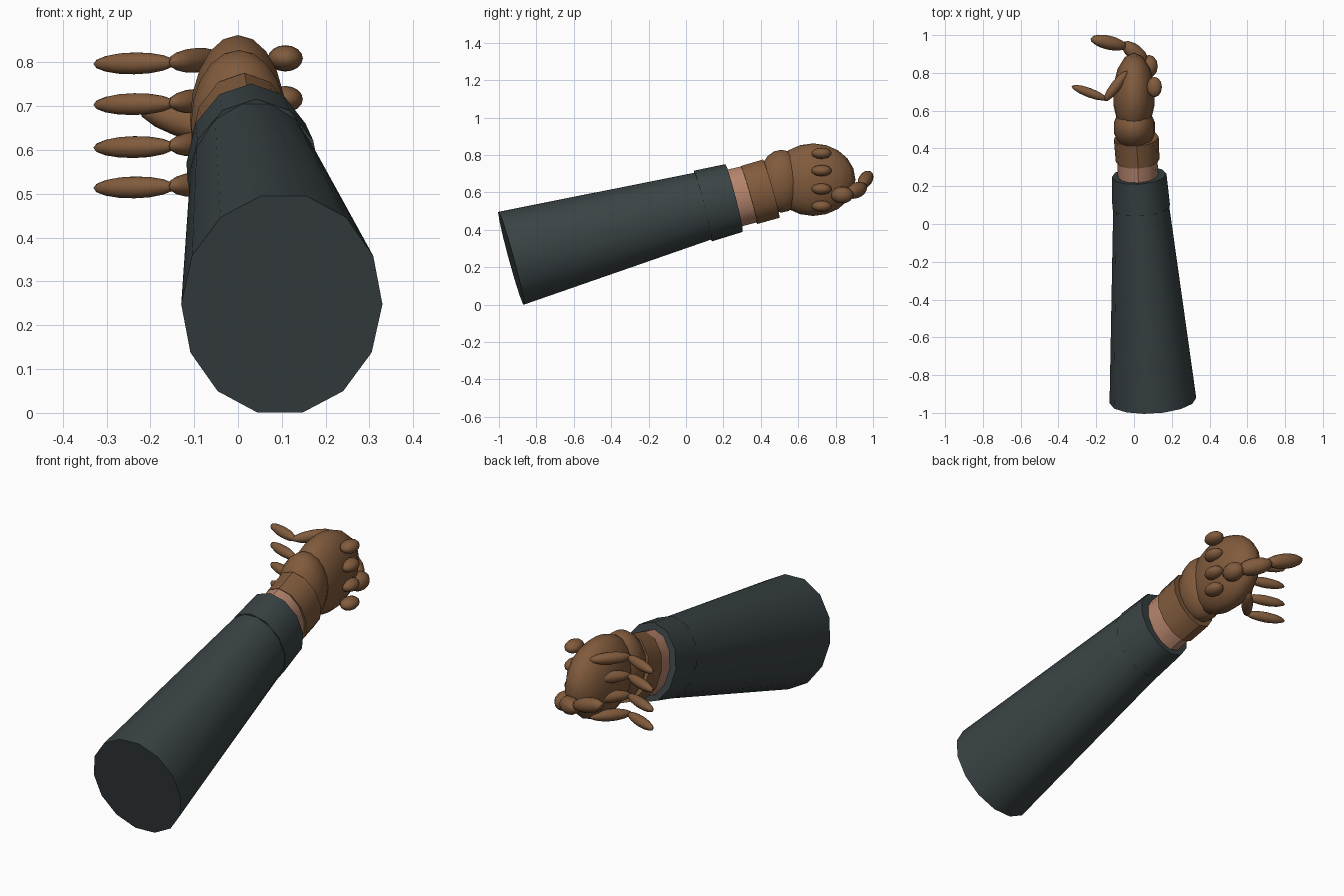
import bpy, bmesh, math
from mathutils import Vector, Matrix

if "Cube" in bpy.data.objects:
    bpy.data.objects.remove(bpy.data.objects["Cube"])


def material(name, rgb):
    m = bpy.data.materials.new(name)
    m.diffuse_color = (*rgb, 1)
    m.use_nodes = True
    m.node_tree.nodes["Principled BSDF"].inputs["Base Color"].default_value = m.diffuse_color
    return m


CLOTH = material("dark_cloth", (0.042, 0.056, 0.06))
LEATHER = material("brown_leather", (0.22, 0.105, 0.046))
SKIN = material("skin", (0.46, 0.23, 0.15))


def finish(name, bm, mat, angle):
    bmesh.ops.recalc_face_normals(bm, faces=bm.faces)
    me = bpy.data.meshes.new(name)
    bm.to_mesh(me)
    bm.free()
    me.materials.append(mat)
    ob = bpy.data.objects.new(name, me)
    bpy.context.collection.objects.link(ob)
    bpy.ops.object.select_all(action='DESELECT')
    ob.select_set(True)
    bpy.context.view_layer.objects.active = ob
    bpy.ops.object.shade_smooth_by_angle(angle=math.radians(angle))
    return ob


def tube(name, p0, p1, r0, r1, sides, mat):
    """Capped oval cone between two points; radii are (sideways, upward)."""
    p0, p1 = Vector(p0), Vector(p1)
    axis = (p1 - p0).normalized()
    side = axis.cross(Vector((0, 0, 1))).normalized()
    up = side.cross(axis)
    bm = bmesh.new()
    rings = []
    for p, r in ((p0, r0), (p1, r1)):
        rings.append([bm.verts.new(p + side * r[0] * math.cos(t) + up * r[1] * math.sin(t))
                      for t in (2 * math.pi * i / sides for i in range(sides))])
    for i in range(sides):
        j = (i + 1) % sides
        bm.faces.new((rings[0][i], rings[0][j], rings[1][j], rings[1][i]))
    for ring in rings:
        bm.faces.new(ring)
    return finish(name, bm, mat, 40)


def ellipsoid(name, center, radii, mat, rot=None, seg=14, rings=10):
    bm = bmesh.new()
    bmesh.ops.create_uvsphere(bm, u_segments=seg, v_segments=rings, radius=1)
    m = Matrix.Translation(center) @ (rot or Matrix()) @ Matrix.Diagonal((*radii, 1))
    bmesh.ops.transform(bm, matrix=m, verts=bm.verts)
    return finish(name, bm, mat, 60)


def bone(name, a, b, r):
    """Finger segment: an ellipsoid stretched from a to b."""
    a, b = Vector(a), Vector(b)
    rot = Vector((1, 0, 0)).rotation_difference(b - a).to_matrix().to_4x4()
    return ellipsoid(name, (a + b) / 2, ((b - a).length / 2, r, r), LEATHER, rot, 12, 8)


# Sleeve, cuff, bare wrist
tube("sleeve", (0.1, -0.935, 0.248), (0.036, 0.12, 0.535), (0.23, 0.263), (0.146, 0.186), 14, CLOTH)
tube("sleeve_cuff", (0.038, 0.09, 0.527), (0.027, 0.257, 0.57), (0.153, 0.195), (0.145, 0.187), 12, CLOTH)
tube("wrist", (0.025, 0.18, 0.55), (0.015, 0.40, 0.605), (0.109, 0.158), (0.105, 0.154), 12, SKIN)

# Glove body
tube("glove_cuff", (0.019, 0.337, 0.586), (0.012, 0.456, 0.62), (0.116, 0.161), (0.119, 0.162), 12, LEATHER)
ellipsoid("hand_heel", (0.002, 0.51, 0.66), (0.112, 0.122, 0.168), LEATHER)
ellipsoid("palm", (0, 0.68, 0.668), (0.112, 0.226, 0.194), LEATHER)

# Knuckles and curled fingers
for i, z in enumerate((0.806, 0.713, 0.615, 0.523)):
    ellipsoid(f"knuckle_{i}", (0.108, 0.725, z + 0.003), (0.04, 0.054, 0.03), LEATHER, None, 12, 8)
    bone(f"finger_inner_{i}", (-0.035, 0.81, z + 0.003), (-0.157, 0.65, z - 0.006), 0.028)
    bone(f"finger_tip_{i}", (-0.143, 0.66, z - 0.007), (-0.33, 0.73, z - 0.01), 0.025)

# Thumb
ellipsoid("thumb_base", (0.08, 0.835, 0.586), (0.046, 0.06, 0.045), LEATHER, None, 12, 8)
bone("thumb_middle", (0.07, 0.855, 0.59), (-0.06, 0.96, 0.632), 0.042)
bone("thumb_tip", (-0.038, 0.938, 0.635), (-0.23, 0.982, 0.702), 0.037)
